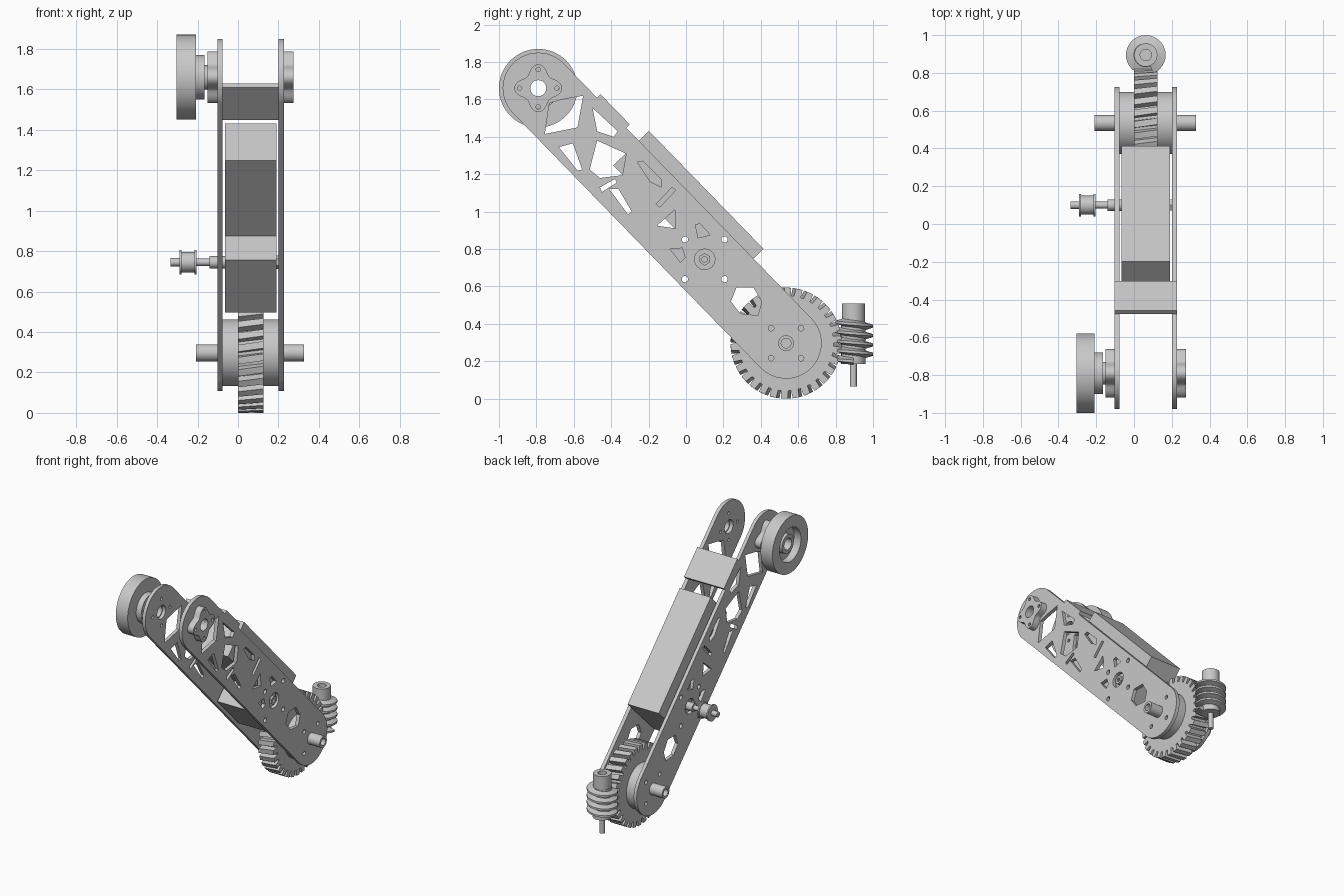
import bpy, bmesh, math
from math import sin, cos, pi, tau
from mathutils import Matrix, Vector

cube = bpy.data.objects.get("Cube")
if cube:
    bpy.data.objects.remove(cube)

grey = bpy.data.materials.new("machined_grey")
grey.use_nodes = True
colour = (0.58, 0.58, 0.58, 1)
grey.diffuse_color = colour
for node in grey.node_tree.nodes:
    if node.type == 'BSDF_PRINCIPLED':
        node.inputs["Base Color"].default_value = colour

# Key points in the side plane (y, z): wheel end, gear end, motor shaft
WHEEL = Vector((-0.79, 1.66))
GEAR = Vector((0.535, 0.297))
MOTOR = Vector((0.10, 0.745))
ALONG = (GEAR - WHEEL).normalized()
ACROSS = Vector((-ALONG.y, ALONG.x))
PLATES = ((-0.102, -0.077), (0.20, 0.227))
MID = 0.0625
parts = []


def finish(name, bm, location=(0, 0, 0)):
    bmesh.ops.remove_doubles(bm, verts=bm.verts, dist=0.00005)
    bmesh.ops.recalc_face_normals(bm, faces=bm.faces)
    mesh = bpy.data.meshes.new(name)
    bm.to_mesh(mesh)
    bm.free()
    mesh.materials.append(grey)
    obj = bpy.data.objects.new(name, mesh)
    obj.location = location
    bpy.context.collection.objects.link(obj)
    parts.append(obj)
    return obj


def circle(centre, r, n=24):
    return [(centre[0] + r * cos(tau * i / n), centre[1] + r * sin(tau * i / n)) for i in range(n)]


def prism(name, loops, x0, x1):
    """Side-plane outline (first loop) with holes (other loops), thickened along x."""
    curve = bpy.data.curves.new(name + "_outline", 'CURVE')
    curve.dimensions = '2D'
    curve.fill_mode = 'BOTH'
    curve.extrude = (x1 - x0) / 2
    for loop in loops:
        spline = curve.splines.new('POLY')
        spline.points.add(len(loop) - 1)
        for point, (y, z) in zip(spline.points, loop):
            point.co = (y, z, 0, 1)
        spline.use_cyclic_u = True
    temp = bpy.data.objects.new(name + "_outline", curve)
    bpy.context.collection.objects.link(temp)
    depsgraph = bpy.context.evaluated_depsgraph_get()
    mesh = bpy.data.meshes.new_from_object(temp.evaluated_get(depsgraph))
    bm = bmesh.new()
    bm.from_mesh(mesh)
    bm.transform(Matrix(((0, 0, 1, (x0 + x1) / 2), (1, 0, 0, 0), (0, 1, 0, 0), (0, 0, 0, 1))))
    bpy.data.objects.remove(temp)
    bpy.data.curves.remove(curve)
    bpy.data.meshes.remove(mesh)
    return finish(name, bm)


def lathe(name, profile, location, axis='X', ring=False, steps=48):
    """Spin (position along axis, radius) points; ring closes the profile."""
    bm = bmesh.new()
    verts = [bm.verts.new((a, 0, r) if axis == 'X' else (r, 0, a)) for a, r in profile]
    pairs = list(zip(verts, verts[1:])) + ([(verts[-1], verts[0])] if ring else [])
    edges = [bm.edges.new(p) for p in pairs]
    direction = (1, 0, 0) if axis == 'X' else (0, 0, 1)
    bmesh.ops.spin(bm, geom=verts + edges, cent=(0, 0, 0), axis=direction,
                   angle=tau, steps=steps, use_duplicate=False)
    return finish(name, bm, location)


def tube(name, x0, x1, outer, inner, centre):
    return lathe(name, [(x0, inner), (x0, outer), (x1, outer), (x1, inner)], (0, *centre), ring=True)


def drill(obj, x, centre, r):
    """Cut a diagonal screw hole across a hub."""
    bm = bmesh.new()
    bmesh.ops.create_cone(bm, cap_ends=True, segments=16, radius1=r, radius2=r, depth=0.6)
    bm.transform(Matrix.Translation((x, *centre)) @ Matrix.Rotation(-pi / 4, 4, 'X'))
    cutter = finish("drill_cutter", bm)
    parts.remove(cutter)
    cutter.hide_render = True
    mod = obj.modifiers.new("screw_hole", 'BOOLEAN')
    mod.operation = 'DIFFERENCE'
    mod.object = cutter
    depsgraph = bpy.context.evaluated_depsgraph_get()
    mesh = bpy.data.meshes.new_from_object(obj.evaluated_get(depsgraph))
    obj.modifiers.clear()
    obj.data = mesh
    bpy.data.objects.remove(cutter)


def local(*points):
    """Points given as (distance along the arm, offset above its axis)."""
    return [tuple(WHEEL + ALONG * s + ACROSS * t) for s, t in points]


def corners(centre, d, r):
    return [circle((centre.x + i * d, centre.y + j * d), r, 16) for i in (-1, 1) for j in (-1, 1)]


def cross_holes(centre, d, r):
    return [circle((centre.x + d * cos(k * pi / 2), centre.y + d * sin(k * pi / 2)), r, 12) for k in range(4)]


# Side plates with lightening cutouts
phi = math.atan2(ACROSS.y, ACROSS.x)
outline = []
for centre, start in ((WHEEL, phi), (GEAR, phi + pi)):
    for i in range(33):
        a = start + pi * i / 32
        outline.append((centre.x + 0.19 * cos(a), centre.y + 0.19 * sin(a)))
upper_cutouts = [
    [(-.73, 1.58), (-.66, 1.6), (-.55, 1.62), (-.58, 1.45), (-.755, 1.415)],
    [(-.5, 1.555), (-.365, 1.43), (-.385, 1.4), (-.475, 1.43)],
    [(-.68, 1.345), (-.605, 1.365), (-.555, 1.225), (-.58, 1.22)],
    [(-.475, 1.38), (-.32, 1.31), (-.34, 1.195), (-.46, 1.18), (-.515, 1.225)],
    [(-.46, 1.13), (-.38, 1.175), (-.37, 1.155), (-.45, 1.105)],
    [(-.41, 1.12), (-.36, 1.12), (-.29, 1), (-.31, .985)],
]
lower_cutouts = [
    [(-.26, 1.265), (-.23, 1.27), (-.13, 1.17), (-.13, 1.13), (-.19, 1.16)],
    [(-.16, 1.04), (-.075, 1.13), (-.055, 1.115), (-.14, 1.025)],
    [(-.155, .925), (-.06, 1.01), (-.055, .91)],
    [(.05, .93), (.075, .935), (.13, .875), (.065, .86)],
    [(-.085, .8), (-.02, .805), (-.005, .755), (-.03, .73)],
    [(.27, .595), (.36, .595), (.405, .52), (.385, .445), (.29, .455), (.24, .52)],
]
round_holes = [circle(WHEEL, 0.05), circle(MOTOR, 0.055), circle(GEAR, 0.042)]
round_holes += cross_holes(WHEEL, 0.1, 0.012) + corners(MOTOR, 0.106, 0.017) + corners(GEAR, 0.08, 0.015)
for side, (x0, x1) in zip(("right", "left"), PLATES):
    prism(side + "_side_plate", [outline] + upper_cutouts + lower_cutouts + round_holes, x0, x1)

# Cross brace and the stepped motor housing between the plates
prism("cross_brace", [local((.255, .19), (.48, .19), (.48, .216), (.255, .216))], PLATES[0][0], PLATES[1][1])
housing = local((.576, .265), (1.455, .265), (1.455, -.172), (1.095, -.172), (1.095, 0), (.576, 0))
prism("motor_housing", [housing] + corners(MOTOR, 0.106, 0.017), -0.065, 0.19)

# Four-lobed hubs at the wheel end
star = []
for i in range(64):
    a = tau * i / 64
    r = 0.085 + 0.043 * cos(2 * a) ** 2
    star.append((WHEEL.x + r * cos(a), WHEEL.y + r * sin(a)))
for side, x0, x1 in (("right", -0.15, PLATES[0][0]), ("left", PLATES[1][1], 0.275)):
    prism(side + "_lobed_hub", [star, circle(WHEEL, 0.043)] + cross_holes(WHEEL, 0.1, 0.012), x0, x1)

# Roller wheel and its collar
lathe("roller_wheel", [(-.208, .043), (-.208, .21), (-.305, .21), (-.305, .125), (-.25, .125),
                       (-.25, .07), (-.285, .07), (-.285, .043)], (0, *WHEEL), ring=True, steps=64)
collar = lathe("wheel_collar", [(-.208, .043), (-.208, .11), (-.165, .11), (-.165, .06),
                                (-.149, .06), (-.149, .043)], (0, *WHEEL), ring=True)
drill(collar, -0.185, (0, 0), 0.012)

# Worm wheel with slanted teeth
TEETH, LAYERS = 30, 5
bm = bmesh.new()
rings = []
for k in range(LAYERS):
    f = k / (LAYERS - 1)
    ring = []
    for t in range(TEETH):
        for shift, r in ((0, .255), (.28, .255), (.36, .297), (.92, .297)):
            a = tau * (t + shift) / TEETH - 0.06 * f
            ring.append(bm.verts.new((0.125 * f, r * cos(a), r * sin(a))))
    rings.append(ring)
for low, high in zip(rings, rings[1:]):
    for i in range(len(low)):
        j = (i + 1) % len(low)
        bm.faces.new((low[i], low[j], high[j], high[i]))
bm.faces.new(rings[0])
bm.faces.new(rings[-1])
finish("worm_wheel", bm, (0, *GEAR))

# Gear hubs and hollow axle
for side, x0, x1, hole in (("right", -0.077, 0, -0.04), ("left", 0.125, 0.2, 0.163)):
    hub = tube(side + "_gear_hub", x0, x1, 0.165, 0.04, GEAR)
    drill(hub, hole, (0, 0), 0.018)
tube("gear_axle", -0.208, 0.327, 0.042, 0.026, GEAR)

# Motor shaft with pulley, and the bearing nut on the other side
lathe("pulley_shaft", [(-.335, 0), (-.335, .02), (-.29, .02), (-.29, .06), (-.28, .06), (-.28, .05),
                       (-.215, .05), (-.215, .06), (-.205, .06), (-.205, .018), (-.14, .018),
                       (-.14, .03), (-.06, .03), (-.06, 0)], (0, *MOTOR), steps=32)
lathe("bearing_nut", [(.18, 0), (.18, .033), (.225, .033), (.225, .016), (.2, .016), (.2, 0)],
      (0, *MOTOR), steps=6)

# Worm screw: core with socket, then the helical thread
SCREW = (MID, 0.895, 0)
lathe("worm_core", [(.065, 0), (.065, .018), (.185, .018), (.185, .065), (.41, .065), (.41, .0615),
                    (.51, .0615), (.51, .03), (.45, .03), (.45, 0)], SCREW, axis='Z', steps=32)
bm = bmesh.new()
sections = []
TURNS, STEPS = 4.2, 32
for i in range(int(TURNS * STEPS) + 1):
    a = -tau * i / STEPS
    z = 0.2 + 0.05 * i / STEPS
    sections.append([bm.verts.new((r * cos(a), r * sin(a), z + dz))
                     for r, dz in ((.06, -.02), (.105, -.007), (.105, .007), (.06, .02))])
for low, high in zip(sections, sections[1:]):
    for i in range(4):
        j = (i + 1) % 4
        bm.faces.new((low[i], low[j], high[j], high[i]))
bm.faces.new(sections[0])
bm.faces.new(sections[-1])
finish("worm_thread", bm, SCREW)

# Smooth round surfaces, keep machined edges crisp
bpy.ops.object.select_all(action='DESELECT')
for obj in parts:
    obj.select_set(True)
bpy.context.view_layer.objects.active = parts[0]
bpy.ops.object.shade_smooth_by_angle(angle=math.radians(30))
